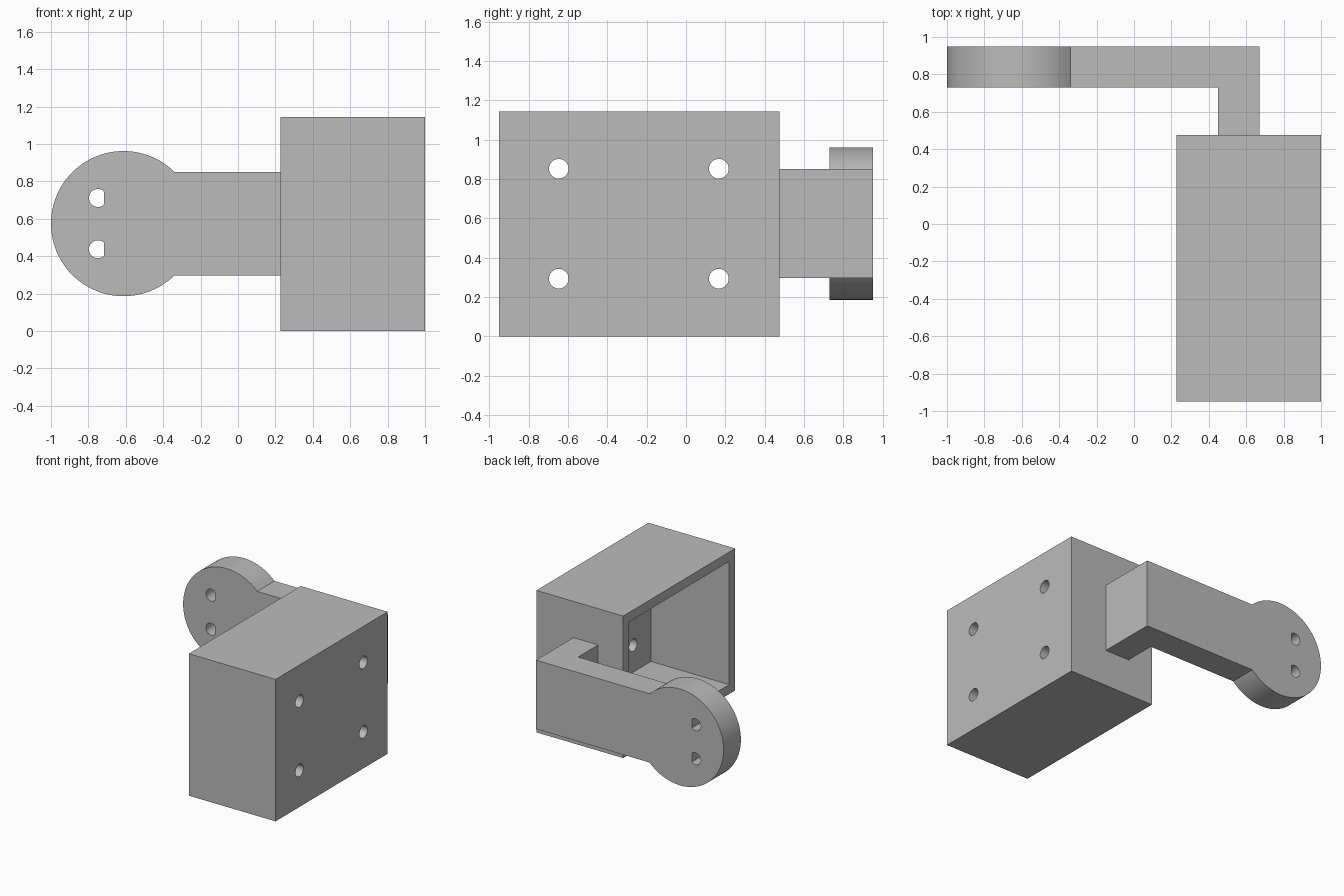
import bpy, bmesh, math
from mathutils import Vector

default = bpy.data.objects.get("Cube")
if default:
    bpy.data.objects.remove(default, do_unlink=True)

grey = bpy.data.materials.new("plain grey")
grey.use_nodes = True
grey.diffuse_color = (0.5, 0.5, 0.5, 1)
grey.node_tree.nodes["Principled BSDF"].inputs["Base Color"].default_value = (0.5, 0.5, 0.5, 1)


def prism(name, outline, sweep):
    """Closed outline of 3D points, extruded along the sweep vector."""
    bm = bmesh.new()
    face = bm.faces.new([bm.verts.new(p) for p in outline])
    moved = bmesh.ops.extrude_face_region(bm, geom=[face])["geom"]
    verts = [g for g in moved if isinstance(g, bmesh.types.BMVert)]
    bmesh.ops.translate(bm, verts=verts, vec=Vector(sweep))
    bmesh.ops.recalc_face_normals(bm, faces=bm.faces)
    mesh = bpy.data.meshes.new(name)
    bm.to_mesh(mesh)
    bm.free()
    mesh.materials.append(grey)
    obj = bpy.data.objects.new(name, mesh)
    bpy.context.collection.objects.link(obj)
    return obj


def block(name, x0, x1, y0, y1, z0, z1):
    return prism(name, [(x0, y0, z0), (x1, y0, z0), (x1, y1, z0), (x0, y1, z0)], (0, 0, z1 - z0))


def circle(radius, count):
    angles = [2 * math.pi * i / count for i in range(count)]
    return [(radius * math.cos(a), radius * math.sin(a)) for a in angles]


def combine(target, tool, operation):
    mod = target.modifiers.new(operation, 'BOOLEAN')
    mod.object, mod.operation, mod.solver = tool, operation, 'EXACT'
    bpy.context.view_layer.objects.active = target
    bpy.ops.object.modifier_apply(modifier=mod.name)
    bpy.data.objects.remove(tool, do_unlink=True)


# Housing: box hollowed out from its right side
X0, X1, Y0, Y1, H, WALL = 0.227, 1.0, -0.95, 0.475, 1.143, 0.076
housing = block("housing", X0, X1, Y0, Y1, 0, H)
cavity = block("cavity_cutter", X0 - 0.1, X1 - WALL, Y0 + WALL, Y1 - WALL, WALL, H - WALL)
combine(housing, cavity, 'DIFFERENCE')

# Four screw holes through the closed side
for y in (-0.647, 0.167):
    for z in (0.294, 0.853):
        ring = [(X1 - 0.2, y + a, z + b) for a, b in circle(0.05, 32)]
        combine(housing, prism("screw_hole_cutter", ring, (0.4, 0, 0)), 'DIFFERENCE')

# Bent arm: L profile reaching back and then sideways
BACK, INNER, MID = 0.95, 0.73, 0.574
profile = [(0.45, Y1), (0.67, Y1), (0.67, BACK), (-0.6, BACK), (-0.6, INNER), (0.45, INNER)]
arm = prism("arm", [(x, y, 0.297) for x, y in profile], (0, 0, 0.554))

# Round head at the end of the arm
disc = [(-0.612 + a, INNER, MID + b) for a, b in circle(0.388, 96)]
combine(arm, prism("round_head", disc, (0, BACK - INNER, 0)), 'UNION')

# Two D-shaped holes through the head
for z in (0.437, 0.711):
    ring = [(-0.749 + min(a, 0.032), INNER - 0.1, z + b)
            for a, b in circle(0.048, 32) if a < 0.036]
    combine(arm, prism("d_hole_cutter", ring, (0, 0.42, 0)), 'DIFFERENCE')

# Smooth round walls, keep hard edges
bpy.ops.object.select_all(action='DESELECT')
for obj in (housing, arm):
    obj.select_set(True)
bpy.context.view_layer.objects.active = housing
bpy.ops.object.shade_smooth_by_angle(angle=math.radians(30))
